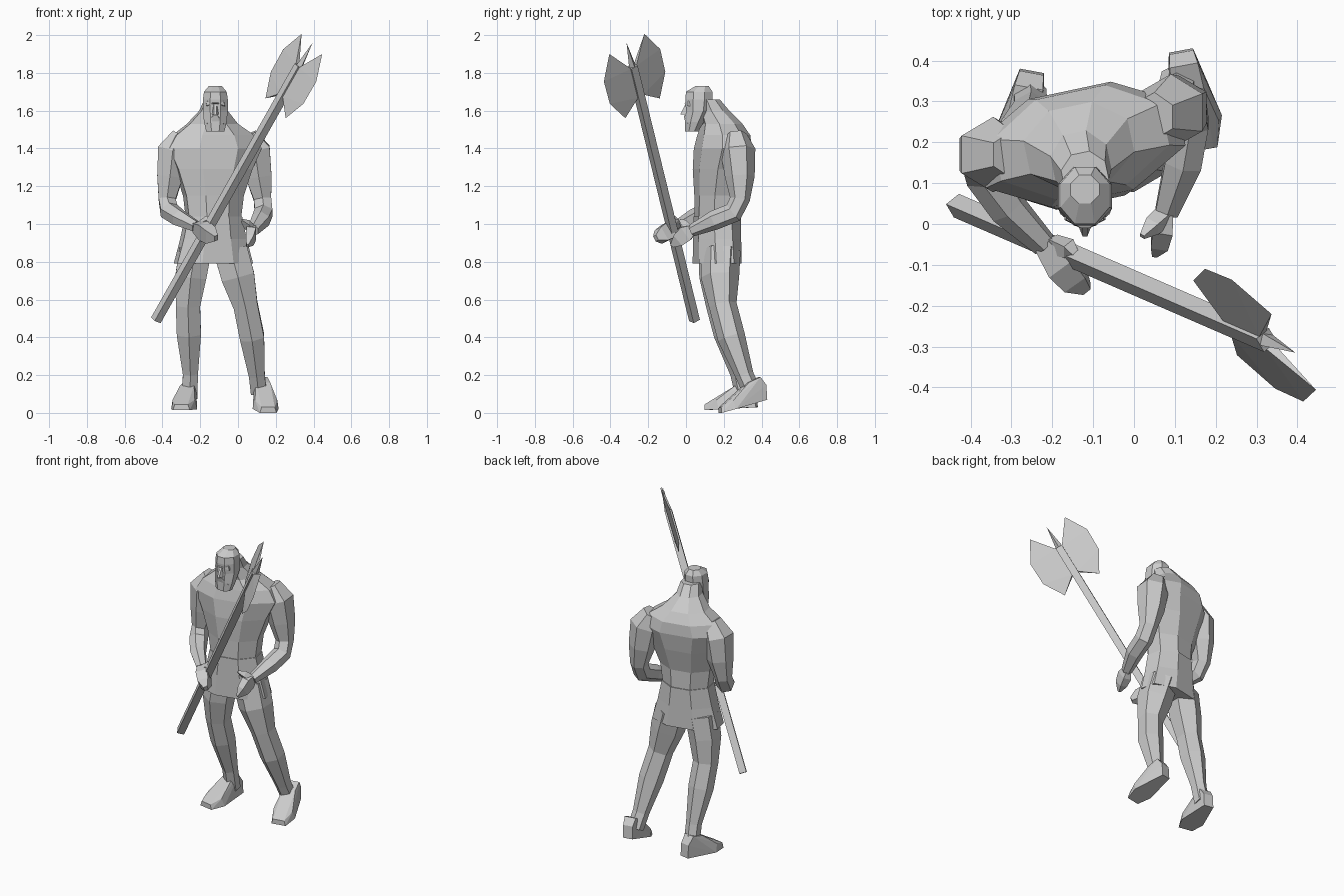
import bpy, bmesh, math
from mathutils import Vector, Matrix

default_cube = bpy.data.objects.get("Cube")
if default_cube:
    bpy.data.objects.remove(default_cube, do_unlink=True)

# One plain grey for the whole figure
grey = bpy.data.materials.new("stone_grey")
grey.use_nodes = True
colour = (0.6, 0.6, 0.6, 1)
grey.diffuse_color = colour
grey.node_tree.nodes["Principled BSDF"].inputs["Base Color"].default_value = colour


def finish(name, bm):
    """Turn a bmesh into a flat shaded object."""
    bmesh.ops.recalc_face_normals(bm, faces=bm.faces)
    mesh = bpy.data.meshes.new(name)
    bm.to_mesh(mesh)
    bm.free()
    mesh.materials.append(grey)
    obj = bpy.data.objects.new(name, mesh)
    bpy.context.scene.collection.objects.link(obj)
    return obj


def skin(name, rings):
    """Join rings of points into a closed faceted surface."""
    bm = bmesh.new()
    loops = [[bm.verts.new(p) for p in ring] for ring in rings]
    count = len(loops[0])
    for low, high in zip(loops, loops[1:]):
        for i in range(count):
            j = (i + 1) % count
            bm.faces.new((low[i], low[j], high[j], high[i]))
    bm.faces.new(loops[0])
    bm.faces.new(loops[-1])
    return finish(name, bm)


def ring(centre, across, along, sides):
    """Polygon whose flat sides touch the given half sizes."""
    grow = 1 / math.cos(math.pi / sides)
    points = []
    for i in range(sides):
        a = math.tau * (i + 0.5) / sides
        points.append(centre + (across * math.cos(a) + along * math.sin(a)) * grow)
    return points


def stack(name, levels, yaw=0, sides=8):
    """Horizontal sections: height, centre x, centre y, half width, half depth."""
    turn = Matrix.Rotation(yaw, 3, "Z")
    rings = []
    for z, x, y, width, depth in levels:
        rings.append(ring(Vector((x, y, z)), turn @ Vector((width, 0, 0)),
                          turn @ Vector((0, depth, 0)), sides))
    return skin(name, rings)


def limb(name, joints, sides=6, flat=1):
    """Tapered tube through joints: x, y, z, radius."""
    centres = [Vector(j[:3]) for j in joints]
    rings = []
    for i, centre in enumerate(centres):
        before = centres[max(i - 1, 0)]
        after = centres[min(i + 1, len(centres) - 1)]
        tangent = (after - before).normalized()
        across = Vector((1, 0, 0))
        across = (across - tangent * across.dot(tangent)).normalized()
        along = tangent.cross(across)
        radius = joints[i][3]
        rings.append(ring(centre, across * radius * flat, along * radius, sides))
    return skin(name, rings)


def hull(name, points, frame=Matrix()):
    """Convex solid around points placed in a frame."""
    bm = bmesh.new()
    verts = [bm.verts.new(frame @ Vector(p)) for p in points]
    result = bmesh.ops.convex_hull(bm, input=verts)
    spare = {v for v in result["geom_interior"] if isinstance(v, bmesh.types.BMVert)}
    bmesh.ops.delete(bm, geom=list(spare), context="VERTS")
    bmesh.ops.dissolve_limit(bm, angle_limit=0.02, verts=bm.verts, edges=bm.edges)
    return finish(name, bm)


def both(points, axis):
    """Points plus their mirror image on one axis."""
    return points + [tuple(-c if i == axis else c for i, c in enumerate(p)) for p in points]


# Body, twisted so that the left shoulder sits further back
twist = math.radians(12)
stack("skirt", [
    (.79, -.13, .165, .205, .115),
    (.92, -.13, .165, .17, .115),
    (1.04, -.13, .165, .145, .115)], twist)
stack("torso", [
    (1.03, -.13, .165, .14, .11),
    (1.15, -.13, .165, .155, .11),
    (1.29, -.13, .18, .2, .13),
    (1.4, -.13, .195, .25, .135),
    (1.47, -.13, .2, .21, .125),
    (1.53, -.135, .19, .13, .1),
    (1.6, -.13, .15, .07, .075),
    (1.66, -.12, .12, .055, .055)], twist)

# Head with beard, brow, nose and moustache
stack("head", [
    (1.49, -.12, .03, .048, .035),
    (1.54, -.12, .045, .06, .05),
    (1.6, -.12, .065, .066, .065),
    (1.66, -.12, .068, .066, .072),
    (1.7, -.12, .07, .06, .07),
    (1.73, -.12, .085, .035, .035)])
face = Matrix.Translation((-.12, 0, 1.6))
hull("brow", both([(.045, .01, .05), (.05, .01, .025), (.01, -.01, .04),
                   (.045, .04, .06), (.05, .04, .02)], 0), face)
hull("nose", both([(.008, .0, .04), (.018, .0, -.02), (.006, -.03, -.02),
                   (.015, .03, .02)], 0), face)
hull("moustache", both([(.01, -.012, -.025), (.045, .01, -.07),
                        (.03, .03, -.03), (.02, -.004, -.06)], 0), face)

# Arms
limb("right_arm", [
    (-.3, .17, 1.47, .05), (-.345, .17, 1.39, .08), (-.36, .17, 1.25, .068),
    (-.375, .16, 1.13, .045), (-.365, .125, 1.07, .047),
    (-.31, .04, 1.03, .042), (-.22, -.05, .985, .028)])
limb("left_arm", [
    (.05, .265, 1.47, .05), (.09, .275, 1.39, .08), (.11, .285, 1.25, .068),
    (.13, .285, 1.13, .046), (.135, .25, 1.06, .047),
    (.12, .15, 1.02, .045), (.08, .03, .965, .028)])

# Hands, the right one closed around the shaft
limb("right_hand", [
    (-.225, -.045, .985, .026), (-.18, -.09, .965, .045),
    (-.145, -.13, .94, .04), (-.115, -.16, .925, .015)], 4, .8)
limb("right_thumb", [
    (-.2, -.05, .99, .02), (-.16, -.06, 1.02, .018), (-.135, -.085, 1.03, .006)], 4)
limb("left_hand", [
    (.08, .035, .97, .026), (.07, 0, .95, .042),
    (.062, -.04, .915, .035), (.05, -.075, .885, .01)], 4, .6)
limb("left_thumb", [
    (.075, .02, .97, .02), (.045, -.005, 1, .018), (.02, -.03, 1.02, .006)], 4)

# Legs
limb("right_leg", [
    (-.225, .165, .86, .085), (-.25, .165, .72, .082), (-.265, .18, .57, .064),
    (-.26, .22, .42, .064), (-.252, .28, .21, .04), (-.255, .31, .08, .04)])
limb("left_leg", [
    (-.04, .185, .86, .09), (0, .18, .72, .088), (.04, .195, .57, .064),
    (.075, .24, .4, .064), (.1, .31, .2, .042), (.11, .35, .11, .042)])


def foot(name, heel, toe):
    """Wedge shoe from heel to toe, resting on the line between them."""
    heel, toe = Vector(heel), Vector(toe)
    forward = toe - heel
    side = forward.cross(Vector((0, 0, 1))).normalized()
    points = []
    # Fraction of the length, half width, height
    for t, width, height in [(0, .03, 0), (.02, .03, .08), (.15, .035, .13),
                             (.4, .038, .12), (.7, .07, 0), (.75, .06, .05),
                             (1, .045, 0), (1, .035, .03)]:
        for sign in (-1, 1):
            points.append(heel + forward * t + side * width * sign + Vector((0, 0, height)))
    hull(name, points)


foot("right_foot", (-.25, .375, .03), (-.3, .105, .015))
foot("left_foot", (.115, .425, .07), (.16, .18, 0))

# Axe frame: x along the shaft, y across the blades, z through their thickness
along = Vector((.83, -.36, 1.47)).normalized()
across = Vector((.105, -.18, -.105))
across = (across - along * across.dot(along)).normalized()
axe = Matrix((along, across, along.cross(across))).transposed().to_4x4()
axe.translation = (-.435, .045, .49)
half = .021
hull("axe_shaft", [(u, v, w) for u in (0, 1.58)
                   for v in (-half, half) for w in (-half, half)], axe)
hull("axe_spike", both([(1.4, half, 0), (1.58, half, 0)], 1)
     + both([(1.4, 0, half), (1.58, 0, half)], 2) + [(1.726, 0, 0)], axe)

# Twin blades, thick at the shaft and sharp at the rim
for name, sign in (("left_blade", 1), ("right_blade", -1)):
    rim = [(1.318, .118), (1.445, .19), (1.585, .193), (1.718, .12)]
    root = both([(1.397, sign * .018, .012), (1.577, sign * .018, .012)], 2)
    hull(name, [(u, sign * v, 0) for u, v in rim] + root, axe)
